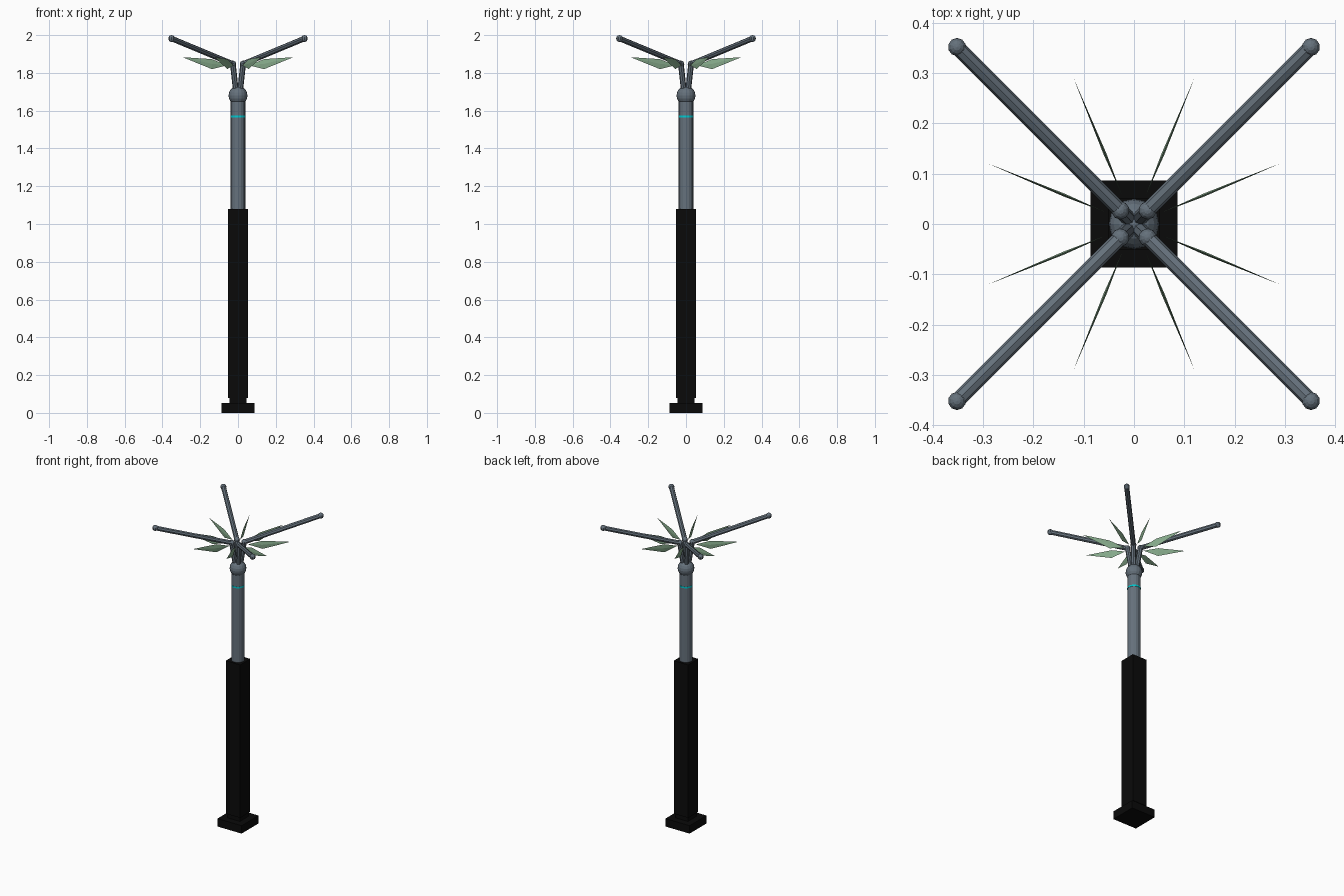
import bpy, bmesh, math
from mathutils import Vector

if "Cube" in bpy.data.objects:
    bpy.data.objects.remove(bpy.data.objects["Cube"])

def material(name, rgb):
    m = bpy.data.materials.new(name)
    m.diffuse_color = (*rgb, 1)
    m.use_nodes = True
    m.node_tree.nodes["Principled BSDF"].inputs["Base Color"].default_value = m.diffuse_color
    return m

BLACK = material("black metal", (0.003, 0.003, 0.003))
STEEL = material("blue grey steel", (0.13, 0.165, 0.20))
CYAN = material("cyan light", (0.0, 0.6, 0.65))
GREEN = material("leaf green", (0.25, 0.42, 0.27))

def finish(name, mat):
    o = bpy.context.object
    o.name = name
    o.data.materials.append(mat)
    return o

def box(name, half, z0, z1, mat):
    bpy.ops.mesh.primitive_cube_add(size=1, location=(0, 0, (z0 + z1) / 2))
    o = finish(name, mat)
    o.scale = (2 * half, 2 * half, z1 - z0)

def rod(name, a, b, r, mat, sides):
    a, b = Vector(a), Vector(b)
    bpy.ops.mesh.primitive_cylinder_add(vertices=sides, radius=r, depth=(b - a).length,
                                        location=(a + b) / 2)
    o = finish(name, mat)
    o.rotation_euler = (b - a).to_track_quat('Z', 'Y').to_euler()

def ball(name, p, r, mat, seg, rings):
    bpy.ops.mesh.primitive_uv_sphere_add(segments=seg, ring_count=rings, radius=r, location=p)
    finish(name, mat)

# Square pedestal
box("base_plinth", 0.087, 0, 0.052, BLACK)
box("base_neck", 0.045, 0.052, 0.08, BLACK)
box("square_column", 0.052, 0.08, 1.08, BLACK)

# Round pole, light ring and hub
rod("round_pole", (0, 0, 1.08), (0, 0, 1.68), 0.039, STEEL, 16)
rod("light_ring", (0, 0, 1.565), (0, 0, 1.575), 0.0405, CYAN, 16)
ball("hub", (0, 0, 1.68), 0.05, STEEL, 16, 10)

# Four bent arms on the diagonals
for i, (sx, sy) in enumerate([(1, 1), (-1, 1), (-1, -1), (1, -1)]):
    base = (0.012 * sx, 0.012 * sy, 1.71)
    elbow = (0.027 * sx, 0.027 * sy, 1.847)
    tip = (0.352 * sx, 0.352 * sy, 1.982)
    rod(f"arm_stem_{i}", base, elbow, 0.015, STEEL, 8)
    rod(f"arm_{i}", elbow, tip, 0.015, STEEL, 8)
    ball(f"arm_elbow_{i}", elbow, 0.018, STEEL, 10, 8)
    ball(f"arm_tip_{i}", tip, 0.018, STEEL, 10, 8)

# Eight upright diamond leaves between the arms
RIM = [(0.06, 1.84), (0.15, 1.82), (0.317, 1.883), (0.15, 1.873)]
for i in range(8):
    a = math.radians(22.5 + 45 * i)
    out, side = Vector((math.cos(a), math.sin(a), 0)), Vector((-math.sin(a), math.cos(a), 0))
    bm = bmesh.new()
    rim = [bm.verts.new(out * r + Vector((0, 0, z))) for r, z in RIM]
    for s in (1, -1):
        mid = bm.verts.new(out * 0.15 + side * 0.003 * s + Vector((0, 0, 1.848)))
        for j in range(4):
            bm.faces.new((rim[j], rim[(j + 1) % 4], mid))
    bmesh.ops.recalc_face_normals(bm, faces=bm.faces)
    me = bpy.data.meshes.new(f"leaf_{i}")
    bm.to_mesh(me)
    bm.free()
    me.materials.append(GREEN)
    bpy.context.collection.objects.link(bpy.data.objects.new(f"leaf_{i}", me))
